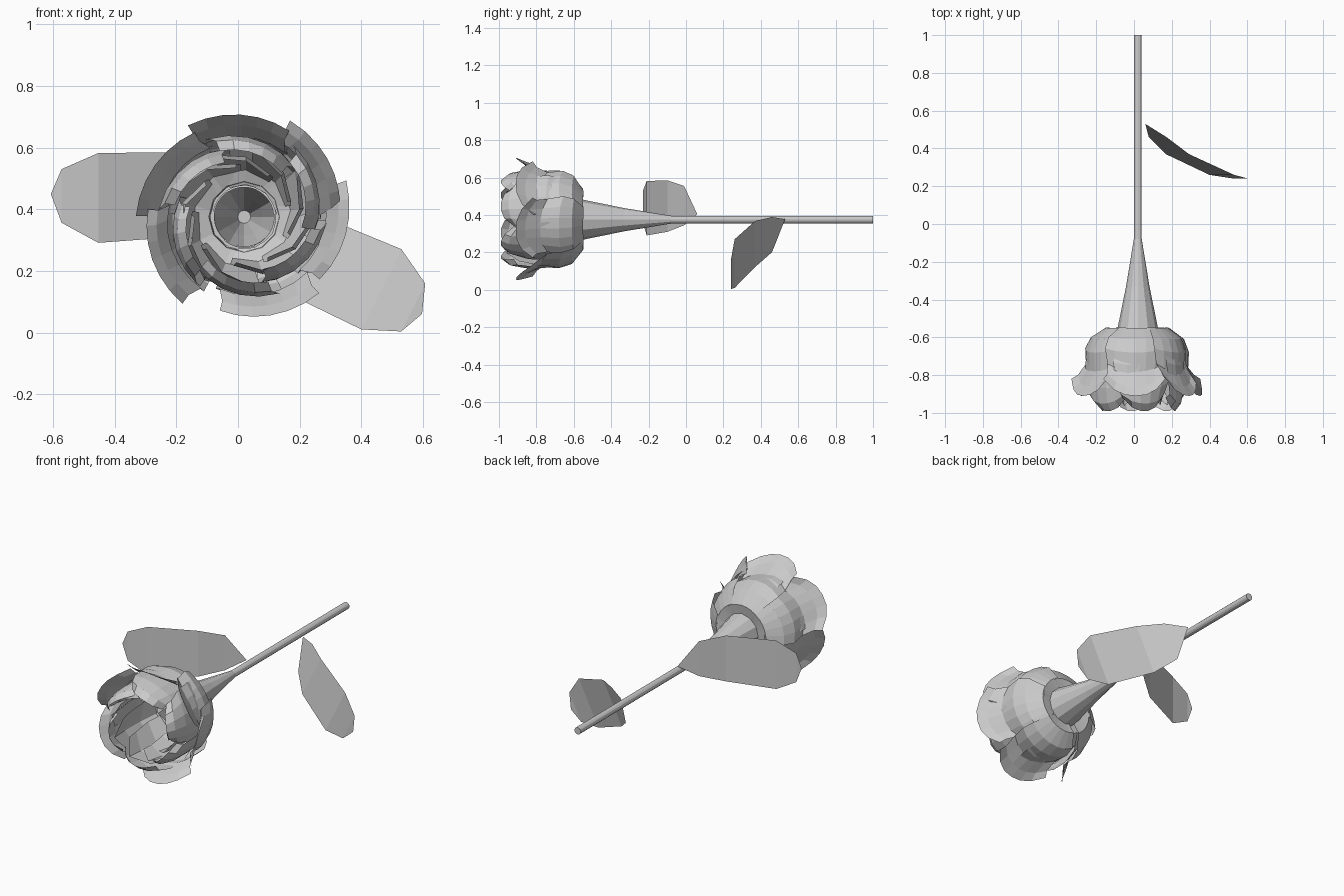
import bpy, bmesh, math, random

if "Cube" in bpy.data.objects:
    bpy.data.objects.remove(bpy.data.objects["Cube"])

random.seed(4)
CX, CZ = 0.02, 0.375   # axis of the stem, which runs along y


def make(name, bm):
    me = bpy.data.meshes.new(name)
    bm.to_mesh(me)
    bm.free()
    ob = bpy.data.objects.new(name, me)
    bpy.context.collection.objects.link(ob)
    return ob


# Stem: thin rod flaring into an open cup behind the bloom
def stem():
    bm = bmesh.new()
    n, rings = 12, []
    for y, r in [(1, .021), (-.08, .021), (-.33, .062), (-.59, .115)]:
        rings.append([bm.verts.new((CX + r * math.cos(2 * math.pi * i / n), y,
                                    CZ + r * math.sin(2 * math.pi * i / n))) for i in range(n)])
    for a, b in zip(rings, rings[1:]):
        for i in range(n):
            j = (i + 1) % n
            bm.faces.new((a[i], a[j], b[j], b[i]))
    bm.faces.new(rings[0])
    bm.faces.new([bm.verts.new(v.co) for v in rings[1]])
    make("stem", bm)


# Leaf: flat strip bent along its length (distance, y drop, both edges)
def leaf(name, origin, angle, flip):
    ox, oy, oz = origin
    u = (math.cos(angle), math.sin(angle))
    n = (-u[1] * flip, u[0] * flip)
    bm = bmesh.new()

    def p(d, drop, w):
        return bm.verts.new((ox + u[0] * d + n[0] * w, oy - drop, oz + u[1] * d + n[1] * w))

    stations = [(.105, .07, .085, -.125), (.221, .16, .12, -.155),
                (.478, .27, .139, -.152), (.597, .29, .074, -.10)]
    root, tip = p(.01, 0, .025), p(.632, .29, -.019)
    pairs = [(p(d, y, a), p(d, y, b)) for d, y, a, b in stations]
    bm.faces.new((root, pairs[0][1], pairs[0][0]))
    for a, b in zip(pairs, pairs[1:]):
        bm.faces.new((a[0], a[1], b[1], b[0]))
    bm.faces.new((pairs[-1][0], pairs[-1][1], tip))
    make(name, bm)


# Petal: sector of a turned profile, rounded at the rim and spiralled outward
def petal(name, profile, angle, half, cols, spiral, rim, scale=1.0):
    bm = bmesh.new()
    grid = []
    for k, (y, r) in enumerate(profile):
        f = k / (len(profile) - 1)
        row = []
        for i in range(cols + 1):
            t = 2 * i / cols - 1
            spread = half * (.8 + .2 * math.sin(math.pi * min(1, f * 1.2)))
            a = angle + t * spread
            rr = r * scale * (1 + spiral * t * min(1, 2 * f))
            yy = y + rim * f * f * abs(t) ** 2.5
            row.append(bm.verts.new((CX + rr * math.cos(a), yy, CZ + rr * math.sin(a))))
        grid.append(row)
    for a, b in zip(grid, grid[1:]):
        for i in range(cols):
            bm.faces.new((a[i], a[i + 1], b[i + 1], b[i]))
    make(name, bm)


stem()
leaf("leaf_right", (.04, .53, .36), math.atan2(-.447, .894), 1)
leaf("leaf_left", (.025, .06, .43), math.pi, 1)

outer = [(-.56, .10), (-.55, .17), (-.61, .25), (-.68, .275), (-.78, .27), (-.86, .31), (-.91, .345)]
middle = [(-.57, .10), (-.57, .16), (-.64, .225), (-.75, .25), (-.87, .25), (-.95, .235), (-.99, .205)]
inner = [(-.58, .11), (-.60, .16), (-.70, .20), (-.84, .205), (-.96, .19)]

# Outer petals, flared at the rim
for i, deg in enumerate([92, 35, -10, -75, 205, 150]):
    petal(f"outer_petal_{i}", outer, math.radians(deg), math.radians(37), 6, .05, .09,
          random.uniform(.95, 1.0))
# Middle petals, cupped inward
for i in range(6):
    petal(f"middle_petal_{i}", middle, math.radians(60 * i + 20), math.radians(38), 5, .10, .07,
          random.uniform(.95, 1.03))
# Inner petals, tight pinwheel with flat facets
for i in range(9):
    petal(f"inner_petal_{i}", inner, math.radians(40 * i + 8), math.radians(35), 2, .17, .07,
          random.uniform(.93, 1.03))
